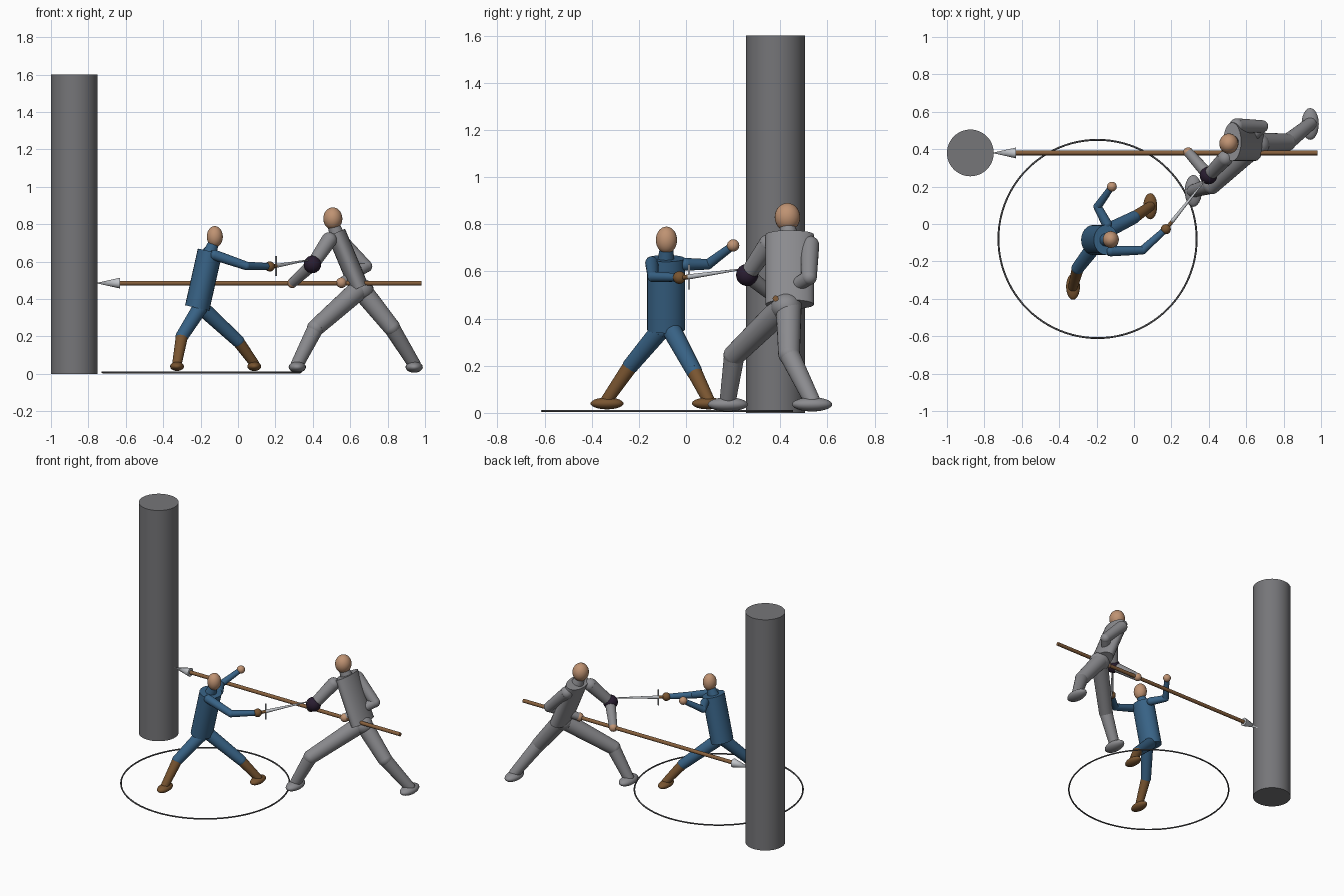
import bpy, bmesh, math
from mathutils import Vector, Matrix

cube = bpy.data.objects.get("Cube")
if cube:
    bpy.data.objects.remove(cube, do_unlink=True)


def material(name, rgb):
    m = bpy.data.materials.new(name)
    m.use_nodes = True
    col = (*rgb, 1)
    m.diffuse_color = col
    m.node_tree.nodes["Principled BSDF"].inputs["Base Color"].default_value = col
    return m


STONE = material("stone grey", (0.18, 0.18, 0.19))
GREY = material("cloth grey", (0.26, 0.26, 0.275))
BLUE = material("cloth blue", (0.04, 0.125, 0.24))
LEATHER = material("leather brown", (0.19, 0.09, 0.03))
SKIN = material("skin", (0.52, 0.29, 0.17))
WOOD = material("wood brown", (0.24, 0.115, 0.045))
STEEL = material("steel", (0.55, 0.57, 0.6))
DARK = material("dark purple", (0.022, 0.012, 0.03))
LINE = material("ring grey", (0.08, 0.08, 0.085))


def finish(name, bm, mat):
    mesh = bpy.data.meshes.new(name)
    bm.to_mesh(mesh)
    bm.free()
    mesh.materials.append(mat)
    ob = bpy.data.objects.new(name, mesh)
    bpy.context.collection.objects.link(ob)
    bpy.ops.object.select_all(action='DESELECT')
    ob.select_set(True)
    bpy.context.view_layer.objects.active = ob
    bpy.ops.object.shade_smooth_by_angle(angle=math.radians(35))
    return ob


def add_ball(bm, centre, radii):
    bmesh.ops.create_uvsphere(bm, u_segments=24, v_segments=14, radius=1,
                              matrix=Matrix.Translation(centre) @ Matrix.Diagonal((*radii, 1)))


def add_rod(bm, a, b, r1, r2, squash=1, sides=24):
    # tapered cylinder from a to b; squash narrows it along x
    a, b = Vector(a), Vector(b)
    d = b - a
    turn = Vector((0, 0, 1)).rotation_difference(d).to_matrix().to_4x4()
    mat = Matrix.Translation((a + b) / 2) @ turn @ Matrix.Diagonal((squash, 1, 1, 1))
    bmesh.ops.create_cone(bm, cap_ends=True, segments=sides, radius1=r1,
                          radius2=r2, depth=d.length, matrix=mat)


def ball(name, centre, radii, mat):
    bm = bmesh.new()
    add_ball(bm, centre, radii)
    return finish(name, bm, mat)


def rod(name, a, b, r1, r2, mat, squash=1, sides=24):
    bm = bmesh.new()
    add_rod(bm, a, b, r1, r2, squash, sides)
    return finish(name, bm, mat)


def limb(name, a, b, r1, r2, mat):
    # rounded limb segment
    bm = bmesh.new()
    add_rod(bm, a, b, r1, r2)
    add_ball(bm, a, (r1,) * 3)
    add_ball(bm, b, (r2,) * 3)
    return finish(name, bm, mat)


def leg(name, hip, knee, foot, thick, foot_size, upper, lower):
    ankle = (foot[0], foot[1], foot[2] + 0.015)
    limb(name + "_thigh", hip, knee, thick * 1.2, thick, upper)
    limb(name + "_shin", knee, ankle, thick * 0.95, thick * 0.75, lower)
    ball(name + "_foot", foot, foot_size, lower)


def arm(name, shoulder, elbow, hand, thick, cloth, hand_mat, hand_r):
    limb(name + "_upper_arm", shoulder, elbow, thick, thick * 0.82, cloth)
    limb(name + "_forearm", elbow, hand, thick * 0.8, thick * 0.62, cloth)
    ball(name + "_hand", hand, (hand_r,) * 3, hand_mat)


# Column and ground ring
rod("column", (-0.875, 0.38, 0), (-0.875, 0.38, 1.6), 0.125, 0.125, STONE, sides=48)
bpy.ops.mesh.primitive_torus_add(location=(-0.195, -0.08, 0.008), major_radius=0.53,
                                 minor_radius=0.005, major_segments=96, minor_segments=8)
ring = bpy.context.object
ring.name = "ground_ring"
ring.data.materials.append(LINE)
bpy.ops.object.shade_smooth_by_angle(angle=math.radians(50))

# Spear
rod("spear_shaft", (-0.64, 0.38, 0.485), (0.98, 0.38, 0.485), 0.0125, 0.0125, WOOD, sides=16)
rod("spear_head", (-0.63, 0.38, 0.485), (-0.76, 0.38, 0.485), 0.029, 0, STEEL, sides=16)

# Blue fighter
rod("blue_torso", (-0.218, -0.085, 0.352), (-0.15, -0.085, 0.655), 0.08, 0.08, BLUE, 0.83)
rod("blue_neck", (-0.152, -0.085, 0.645), (-0.13, -0.083, 0.7), 0.036, 0.028, BLUE)
ball("blue_head", (-0.124, -0.083, 0.733), (0.043, 0.045, 0.057), SKIN)
leg("blue_front", (-0.205, -0.11, 0.35), (-0.3, -0.235, 0.2), (-0.326, -0.335, 0.04),
    0.034, (0.037, 0.07, 0.025), BLUE, LEATHER)
leg("blue_rear", (-0.19, -0.06, 0.35), (0.0, 0.035, 0.175), (0.087, 0.095, 0.04),
    0.034, (0.037, 0.07, 0.025), BLUE, LEATHER)
arm("blue_sword", (-0.125, -0.145, 0.635), (0.045, -0.14, 0.577), (0.17, -0.028, 0.574),
    0.028, BLUE, LEATHER, 0.027)
arm("blue_raised", (-0.145, 0.0, 0.63), (-0.195, 0.093, 0.63), (-0.118, 0.2, 0.71),
    0.027, BLUE, SKIN, 0.026)

# Sword
rod("sword_grip", (0.155, -0.05, 0.57), (0.203, 0.013, 0.577), 0.01, 0.01, LEATHER, sides=12)
rod("sword_guard", (0.203, 0.013, 0.523), (0.203, 0.013, 0.63), 0.005, 0.005, STEEL, sides=12)
rod("sword_blade", (0.203, 0.013, 0.577), (0.385, 0.24, 0.61), 0.011, 0.003, STEEL, sides=12)

# Grey fighter
rod("grey_torso", (0.648, 0.44, 0.46), (0.525, 0.44, 0.755), 0.103, 0.103, GREY, 0.5)
rod("grey_neck", (0.53, 0.437, 0.74), (0.51, 0.43, 0.8), 0.04, 0.032, GREY)
ball("grey_head", (0.507, 0.43, 0.83), (0.051, 0.054, 0.06), SKIN)
ball("grey_pelvis", (0.655, 0.425, 0.45), (0.07, 0.065, 0.06), GREY)
leg("grey_front", (0.635, 0.405, 0.44), (0.415, 0.205, 0.245), (0.317, 0.177, 0.036),
    0.046, (0.046, 0.085, 0.03), GREY, GREY)
leg("grey_rear", (0.65, 0.435, 0.46), (0.82, 0.437, 0.25), (0.942, 0.535, 0.036),
    0.046, (0.046, 0.085, 0.03), GREY, GREY)
arm("grey_leading", (0.487, 0.35, 0.715), (0.4, 0.26, 0.585), (0.29, 0.383, 0.485),
    0.042, GREY, SKIN, 0.027)
arm("grey_trailing", (0.55, 0.525, 0.71), (0.685, 0.522, 0.575), (0.553, 0.38, 0.487),
    0.04, GREY, SKIN, 0.028)

# Dark wound ball on the leading elbow
bm = bmesh.new()
bmesh.ops.create_icosphere(bm, subdivisions=3, radius=0.047,
                           matrix=Matrix.Translation((0.398, 0.259, 0.585)))
finish("elbow_ball", bm, DARK)
